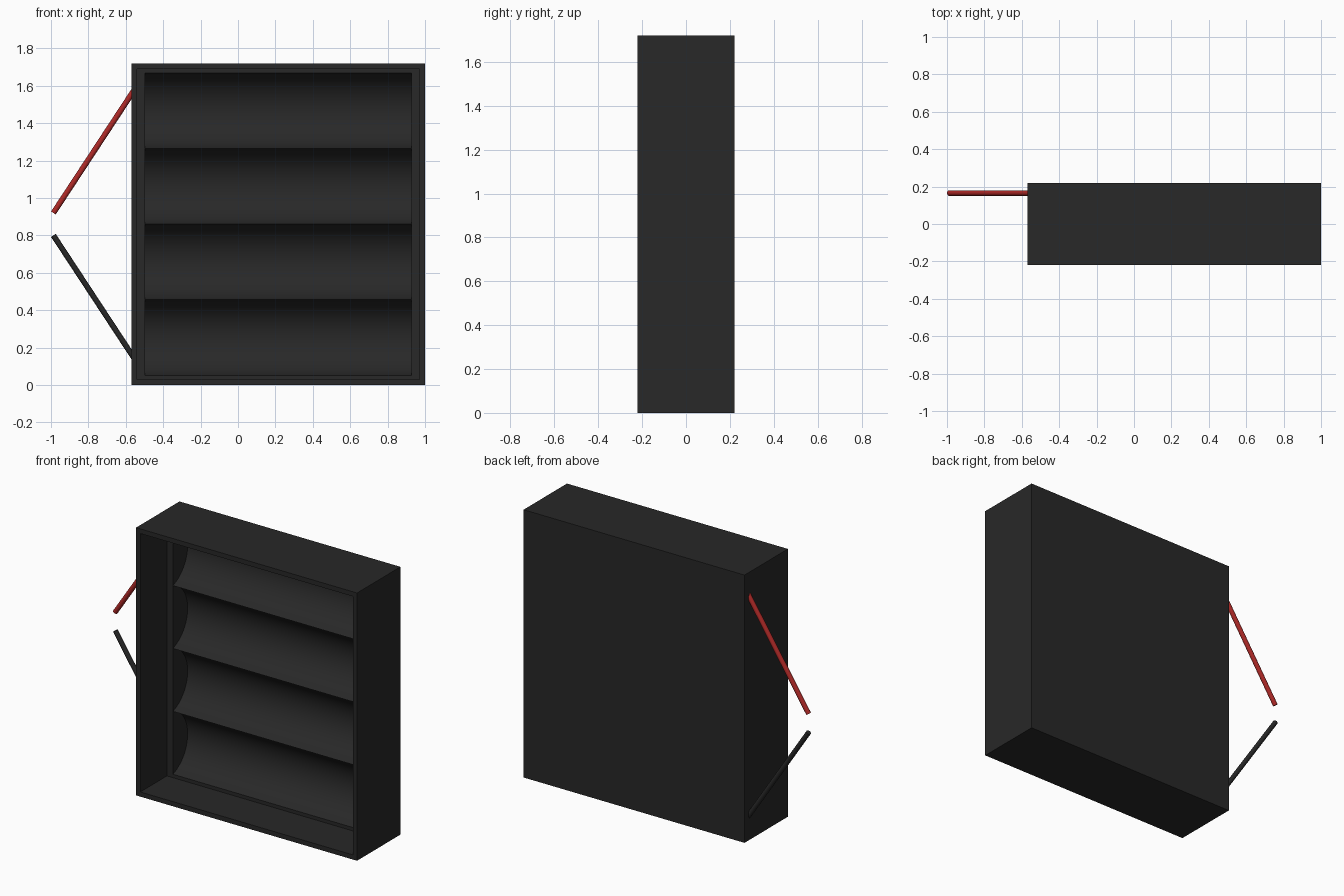
import bpy, bmesh, math
from mathutils import Vector

if "Cube" in bpy.data.objects:
    bpy.data.objects.remove(bpy.data.objects["Cube"])


def material(name, rgb):
    m = bpy.data.materials.new(name)
    m.diffuse_color = (*rgb, 1)
    m.use_nodes = True
    m.node_tree.nodes["Principled BSDF"].inputs["Base Color"].default_value = m.diffuse_color
    return m


black = material("black", (0.021, 0.021, 0.021))
red = material("red", (0.42, 0.022, 0.02))


def finish(name, bm, mat):
    mesh = bpy.data.meshes.new(name)
    bm.to_mesh(mesh)
    bm.free()
    mesh.materials.append(mat)
    ob = bpy.data.objects.new(name, mesh)
    bpy.context.collection.objects.link(ob)
    bpy.context.view_layer.objects.active = ob
    ob.select_set(True)
    bpy.ops.object.shade_smooth_by_angle(angle=math.radians(35))
    ob.select_set(False)
    return ob


X0, X1, H, D = -0.57, 1.0, 1.72, 0.22
SIDE, TOP, PANEL_Y = 0.072, 0.052, 0.05

# Housing: rectangular rings from the back, around the rim, into the recess
bm = bmesh.new()
rings = []
for dx, dz, y in [(0, 0, D), (0, 0, -D), (0.03, 0.03, -D),
                  (0.03, 0.03, PANEL_Y), (SIDE, TOP, PANEL_Y)]:
    rings.append([bm.verts.new((x, y, z)) for x, z in (
        (X0 + dx, dz), (X1 - dx, dz), (X1 - dx, H - dz), (X0 + dx, H - dz))])
bm.faces.new(rings[0][::-1])
for a, b in zip(rings, rings[1:]):
    for i in range(4):
        j = (i + 1) % 4
        bm.faces.new((a[i], a[j], b[j], b[i]))
bmesh.ops.recalc_face_normals(bm, faces=bm.faces)
finish("housing", bm, black)

# Four stacked concave reflector troughs with closed ends
COUNT, SEG, DEPTH = 4, 24, 0.15
pitch = (H - 2 * TOP) / COUNT
half = pitch / 2
radius = (half ** 2 + DEPTH ** 2) / (2 * DEPTH)
span = math.asin(half / radius)
for k in range(COUNT):
    bm = bmesh.new()
    zc = TOP + pitch * (k + 0.5)
    ends = []
    for x in (X0 + SIDE, X1 - SIDE):
        ring = []
        for i in range(SEG + 1):
            t = span * (2 * i / SEG - 1)
            ring.append(bm.verts.new((x, PANEL_Y + DEPTH - radius + radius * math.cos(t),
                                      zc + radius * math.sin(t))))
        ends.append(ring)
    left, right = ends
    for i in range(SEG):
        bm.faces.new((left[i], right[i], right[i + 1], left[i + 1]))
    bm.faces.new(left)
    bm.faces.new(right[::-1])
    finish(f"reflector_trough_{k + 1}", bm, black)


# Two straight leads leaving the left wall near the back
def lead(name, a, b, mat):
    a, b = Vector(a), Vector(b)
    bm = bmesh.new()
    bmesh.ops.create_cone(bm, cap_ends=True, segments=24, radius1=0.015,
                          radius2=0.015, depth=(b - a).length)
    ob = finish(name, bm, mat)
    ob.location = (a + b) / 2
    ob.rotation_euler = (b - a).to_track_quat('Z', 'Y').to_euler()


lead("red_lead", (-0.987, 0.165, 0.92), (-0.55, 0.165, 1.585), red)
lead("black_lead", (-0.987, 0.165, 0.80), (-0.55, 0.165, 0.135), black)
